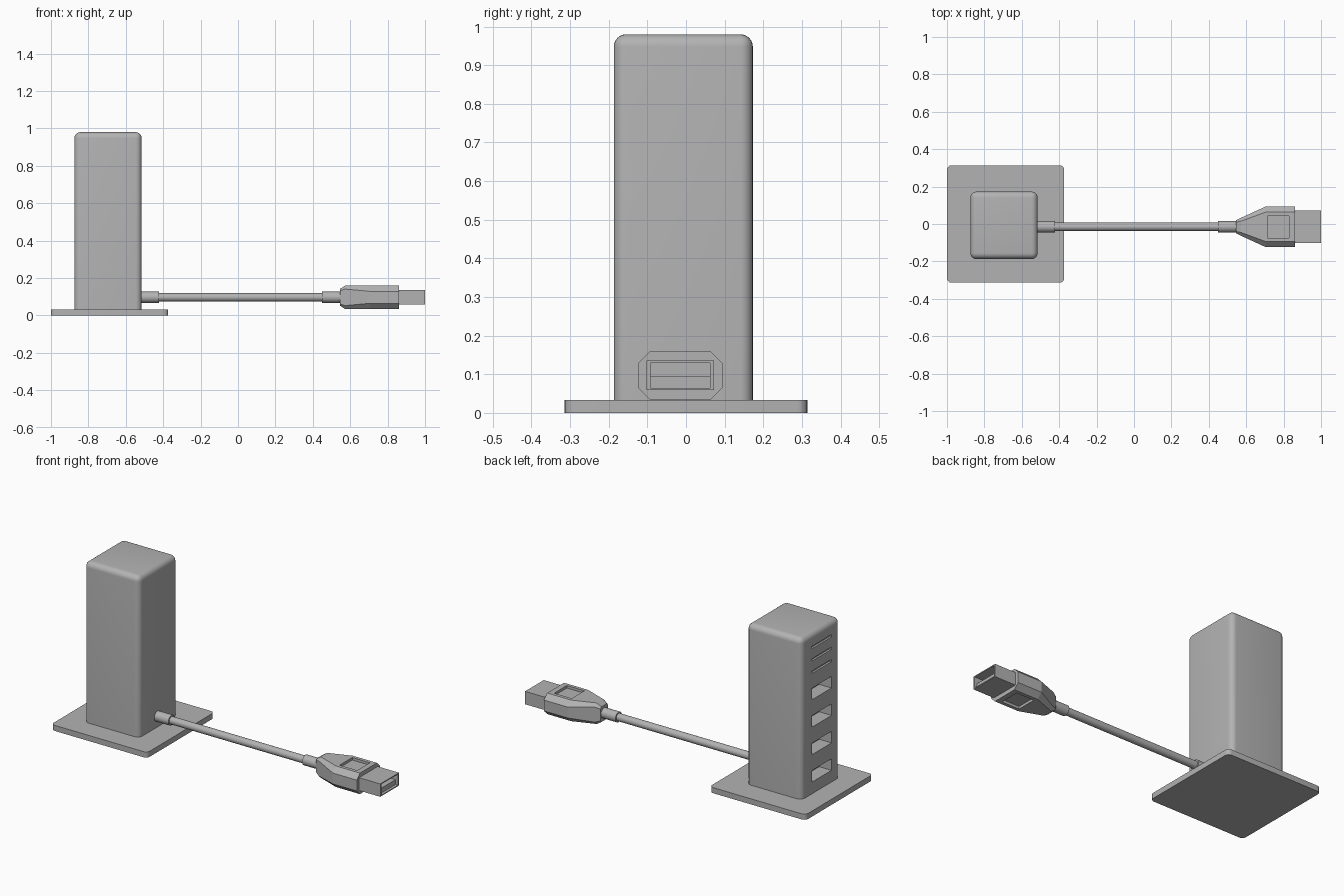
import bpy, bmesh
from mathutils import Matrix, Vector

cube = bpy.data.objects.get("Cube")
if cube:
    bpy.data.objects.remove(cube, do_unlink=True)

grey = bpy.data.materials.new("plain grey")
grey.use_nodes = True
COLOUR = (0.45, 0.45, 0.45, 1)
grey.diffuse_color = COLOUR
grey.node_tree.nodes["Principled BSDF"].inputs["Base Color"].default_value = COLOUR

CABLE_Y, CABLE_Z = -0.015, 0.097
TOWER_Y = -0.007


def add(name, bm):
    bmesh.ops.recalc_face_normals(bm, faces=bm.faces)
    mesh = bpy.data.meshes.new(name)
    bm.to_mesh(mesh)
    bm.free()
    mesh.materials.append(grey)
    obj = bpy.data.objects.new(name, mesh)
    bpy.context.collection.objects.link(obj)
    return obj


def box(name, low, high, radius=0, rounded=None, segments=5):
    """Box between two corners; rounded(edge) picks the edges to round."""
    low, high = Vector(low), Vector(high)
    bm = bmesh.new()
    bmesh.ops.create_cube(bm, size=1)
    for v in bm.verts:
        v.co = Vector((v.co[i] + 0.5) * (high[i] - low[i]) + low[i] for i in range(3))
    if radius:
        edges = [e for e in bm.edges if rounded(e)]
        bmesh.ops.bevel(bm, geom=edges, offset=radius, segments=segments,
                        profile=0.5, affect='EDGES')
    return add(name, bm)


def rod(name, x0, x1, radius):
    bm = bmesh.new()
    place = Matrix.Translation(((x0 + x1) / 2, CABLE_Y, CABLE_Z)) @ Matrix.Rotation(1.5707963, 4, 'Y')
    bmesh.ops.create_cone(bm, cap_ends=True, segments=32, radius1=radius,
                          radius2=radius, depth=x1 - x0, matrix=place)
    return add(name, bm)


def carve(obj, cutters):
    bpy.context.view_layer.objects.active = obj
    for cutter in cutters:
        mod = obj.modifiers.new("cut", 'BOOLEAN')
        mod.operation, mod.solver, mod.object = 'DIFFERENCE', 'EXACT', cutter
        bpy.ops.object.modifier_apply(modifier=mod.name)
        bpy.data.objects.remove(cutter, do_unlink=True)


def smooth(obj):
    bpy.ops.object.select_all(action='DESELECT')
    obj.select_set(True)
    bpy.context.view_layer.objects.active = obj
    bpy.ops.object.shade_smooth_by_angle(angle=0.6)


def upright(e):
    return abs(e.verts[0].co.z - e.verts[1].co.z) > 0.01


def not_bottom(e):
    return max(v.co.z for v in e.verts) > 0.5


# Base plate
base = box("base_plate", (-1, -0.314, 0), (-0.373, 0.314, 0.033), 0.025, upright)

# Tower with ports and indicator slots on its -x face
FACE = -0.875
tower = box("tower", (FACE, TOWER_Y - 0.18, 0.033), (-0.515, TOWER_Y + 0.18, 0.98),
            0.032, not_bottom, 6)
cutters = []
for i in range(4):
    z = 0.136 + i * 0.162
    cutters.append(box("port_cutter", (FACE - 0.05, CABLE_Y - 0.092, z - 0.034),
                       (FACE + 0.08, CABLE_Y + 0.092, z + 0.034)))
for i in range(3):
    z = 0.75 + i * 0.073
    cutters.append(box("slot_cutter", (FACE - 0.05, CABLE_Y - 0.09, z - 0.007),
                       (FACE + 0.012, CABLE_Y + 0.09, z + 0.007)))
carve(tower, cutters)

# Cable and its two collars
cable = rod("cable", -0.52, 0.55, 0.022)
collars = [rod("tower_collar", -0.53, -0.423, 0.03),
           rod("plug_collar", 0.45, 0.56, 0.03)]

# Plug grip: chamfered sections (x, half width, half height, chamfer)
bm = bmesh.new()
rings = []
for x, w, h, c in [(0.545, 0.035, 0.045, 0.01), (0.572, 0.048, 0.062, 0.018),
                   (0.705, 0.109, 0.062, 0.03), (0.862, 0.109, 0.062, 0.03)]:
    outline = [(w, h - c), (w - c, h), (c - w, h), (-w, h - c),
               (-w, c - h), (c - w, -h), (w - c, -h), (w, c - h)]
    rings.append([bm.verts.new((x, CABLE_Y + y, CABLE_Z + z)) for y, z in outline])
for a, b in zip(rings, rings[1:]):
    for i in range(8):
        j = (i + 1) % 8
        bm.faces.new((a[i], a[j], b[j], b[i]))
bm.faces.new(rings[0])
bm.faces.new(rings[-1])
grip = add("plug_grip", bm)
carve(grip, [box("recess_cutter", (0.715, CABLE_Y - 0.059, CABLE_Z + s * 0.07 - 0.023),
                 (0.83, CABLE_Y + 0.059, CABLE_Z + s * 0.07 + 0.023)) for s in (-1, 1)])

# Plug shell with its tongue
shell = box("plug_shell", (0.85, CABLE_Y - 0.087, CABLE_Z - 0.038),
            (1, CABLE_Y + 0.087, CABLE_Z + 0.038))
carve(shell, [box("shell_cutter", (0.87, CABLE_Y - 0.077, CABLE_Z - 0.032),
                  (1.1, CABLE_Y + 0.077, CABLE_Z + 0.032))])
box("plug_tongue", (0.865, CABLE_Y - 0.077, CABLE_Z - 0.034),
    (0.985, CABLE_Y + 0.077, CABLE_Z - 0.003))

for obj in [base, tower, cable] + collars:
    smooth(obj)
